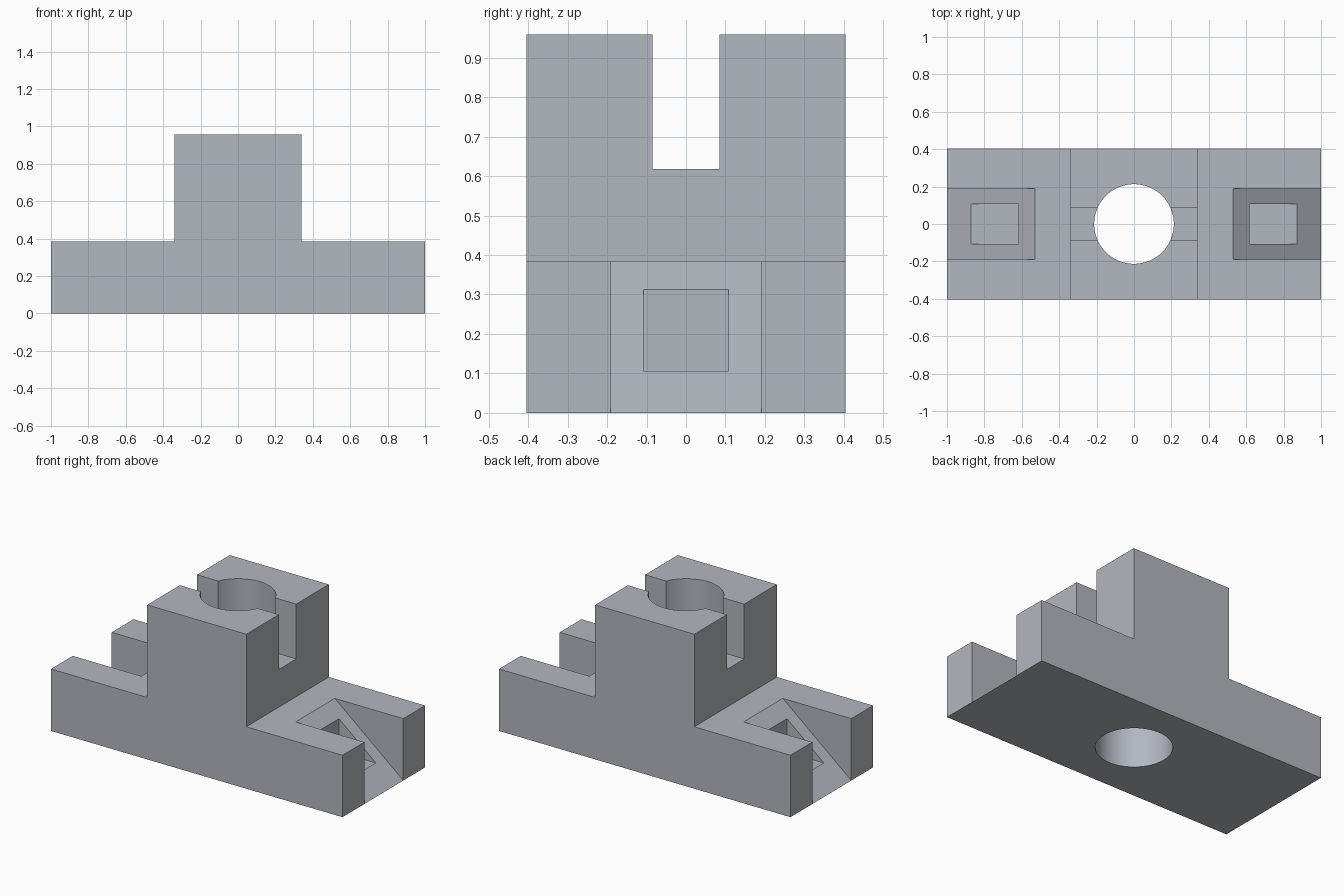
import bpy, bmesh, math

if "Cube" in bpy.data.objects:
    bpy.data.objects.remove(bpy.data.objects["Cube"])


def prism(name, profile, half_width):
    """Extrude an (x, z) profile symmetrically along y."""
    bm = bmesh.new()
    face = bm.faces.new([bm.verts.new((x, -half_width, z)) for x, z in profile])
    out = bmesh.ops.extrude_face_region(bm, geom=[face])
    verts = [v for v in out["geom"] if isinstance(v, bmesh.types.BMVert)]
    bmesh.ops.translate(bm, vec=(0, 2 * half_width, 0), verts=verts)
    bmesh.ops.recalc_face_normals(bm, faces=bm.faces)
    mesh = bpy.data.meshes.new(name)
    bm.to_mesh(mesh)
    bm.free()
    obj = bpy.data.objects.new(name, mesh)
    bpy.context.collection.objects.link(obj)
    return obj


def carve(target, cutter):
    """Subtract the cutter from the target, then discard the cutter."""
    cutter.hide_render = True
    mod = target.modifiers.new("Cut", "BOOLEAN")
    mod.operation = "DIFFERENCE"
    mod.solver = "EXACT"
    mod.object = cutter
    bpy.ops.object.select_all(action="DESELECT")
    bpy.context.view_layer.objects.active = target
    target.select_set(True)
    bpy.ops.object.modifier_apply(modifier=mod.name)
    bpy.data.objects.remove(cutter)


BASE_H, TOP, TOWER_X, DEPTH = 0.384, 0.958, 0.34, 0.404

# Inverted T body: long base with a central tower
right = [(1, 0), (1, BASE_H), (TOWER_X, BASE_H), (TOWER_X, TOP)]
body = prism("slotted_block", right + [(-x, z) for x, z in reversed(right)], DEPTH)

# Slot across the top of the tower
carve(body, prism("slot_cutter", [(-0.5, 0.618), (0.5, 0.618), (0.5, 1.1), (-0.5, 1.1)], 0.085))

# Vertical bore through the whole block
bpy.ops.mesh.primitive_cylinder_add(vertices=96, radius=0.213, depth=2, location=(0, 0, 0.5))
carve(body, bpy.context.object)

# Sloped notch at each end, with a square-cornered pocket sunk into the slope
run, ext = 0.47, 0.1
ramp = [(0.53 - ext * run, BASE_H * (1 + ext)),
        (1 + ext * run, -BASE_H * ext),
        (1 + ext * run, BASE_H * (1 + ext))]
pocket = [(0.617, 0.106), (0.617, 0.335), (0.897, 0.106)]
for side in (1, -1):
    for name, profile, half in (("ramp_cutter", ramp, 0.191), ("pocket_cutter", pocket, 0.108)):
        carve(body, prism(name, [(side * x, z) for x, z in profile], half))

# Smooth bore wall, crisp edges elsewhere
bpy.ops.object.select_all(action="DESELECT")
bpy.context.view_layer.objects.active = body
body.select_set(True)
bpy.ops.object.shade_smooth_by_angle(angle=math.radians(30))

# Cool slate grey finish
finish = bpy.data.materials.new("slate_grey")
finish.diffuse_color = (0.45, 0.475, 0.525, 1)
finish.use_nodes = True
finish.node_tree.nodes["Principled BSDF"].inputs["Base Color"].default_value = finish.diffuse_color
body.data.materials.clear()
body.data.materials.append(finish)
